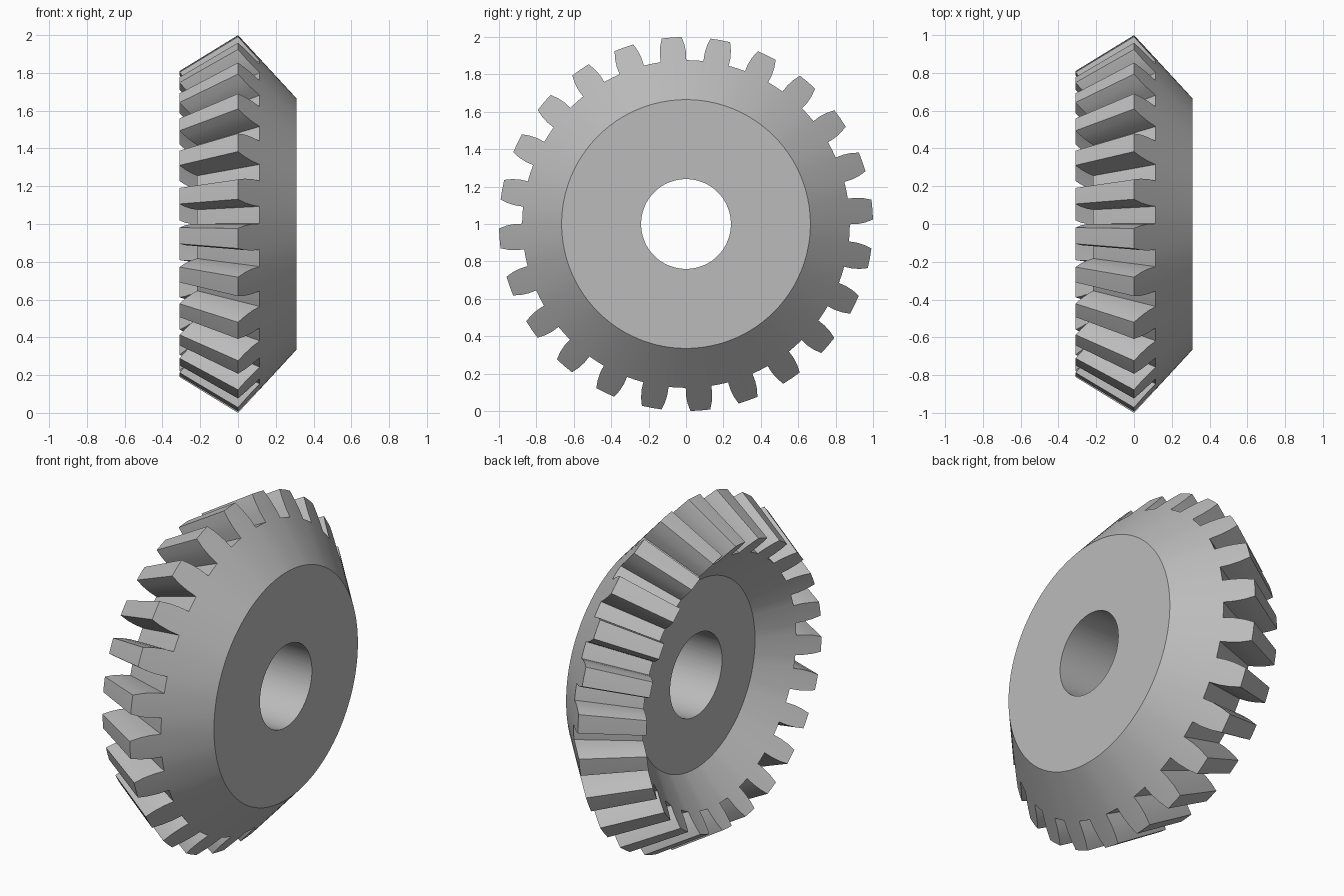
import bpy, bmesh
from math import sin, cos, radians

if "Cube" in bpy.data.objects:
    bpy.data.objects.remove(bpy.data.objects["Cube"])

TEETH = 24
PITCH = 360 / TEETH
OFFSET = 4.4            # rotation of the first tooth from the top, degrees
APEX = -1.63            # all tooth lines converge here on the x axis
INNER = 0.81            # size of the inner tooth end relative to the outer
TIP, ROOT = (0.0, 1.0), (0.115, 0.876)
BORE, BACK_X, BACK_R = 0.24, 0.31, 0.665
DISC_X, DISC_R = -0.065, 0.545

# Half tooth: (angle from tooth centre, height from root to tip)
flank = [(4.5, 0), (4.4, 0.33), (3.9, 0.67), (3.05, 1)]
tooth = ([(-PITCH / 2, 0)] + [(-a, h) for a, h in flank]
         + [(0, 1)] + [(a, h) for a, h in reversed(flank)])
outline = [(k * PITCH + a + OFFSET, h) for k in range(TEETH) for a, h in tooth]


def mix(a, b, t):
    return a + (b - a) * t


def ring(bm, place):
    """One closed loop of vertices; place(height) gives axial position and radius."""
    loop = []
    for angle, height in outline:
        x, r = place(height)
        t = radians(angle)
        loop.append(bm.verts.new((x, -r * sin(t), 1 + r * cos(t))))
    return loop


def outer_end(h):
    return mix(ROOT[0], TIP[0], h), mix(ROOT[1], TIP[1], h)


def inner_end(h):
    x, r = outer_end(h)
    return APEX + (x - APEX) * INNER, r * INNER


# Gear body: rings joined around its cross-section
bm = bmesh.new()
rings = [ring(bm, place) for place in (
    lambda h: (BACK_X, BORE),
    lambda h: (BACK_X, BACK_R),
    outer_end,
    inner_end,
    lambda h: (DISC_X, DISC_R),
    lambda h: (DISC_X, BORE),
)]
n = len(outline)
for a, b in zip(rings, rings[1:] + rings[:1]):
    for i in range(n):
        j = (i + 1) % n
        bm.faces.new((a[i], a[j], b[j], b[i]))
bmesh.ops.recalc_face_normals(bm, faces=bm.faces)
mesh = bpy.data.meshes.new("bevel_gear")
bm.to_mesh(mesh)
bm.free()

gear = bpy.data.objects.new("bevel_gear", mesh)
bpy.context.collection.objects.link(gear)

# Plain grey metal
grey = bpy.data.materials.new("plain_grey")
grey.use_nodes = True
colour = (0.5, 0.5, 0.5, 1)
grey.diffuse_color = colour
grey.node_tree.nodes["Principled BSDF"].inputs["Base Color"].default_value = colour
mesh.materials.append(grey)

bpy.ops.object.select_all(action="DESELECT")
gear.select_set(True)
bpy.context.view_layer.objects.active = gear
bpy.ops.object.shade_smooth_by_angle(angle=radians(30))
